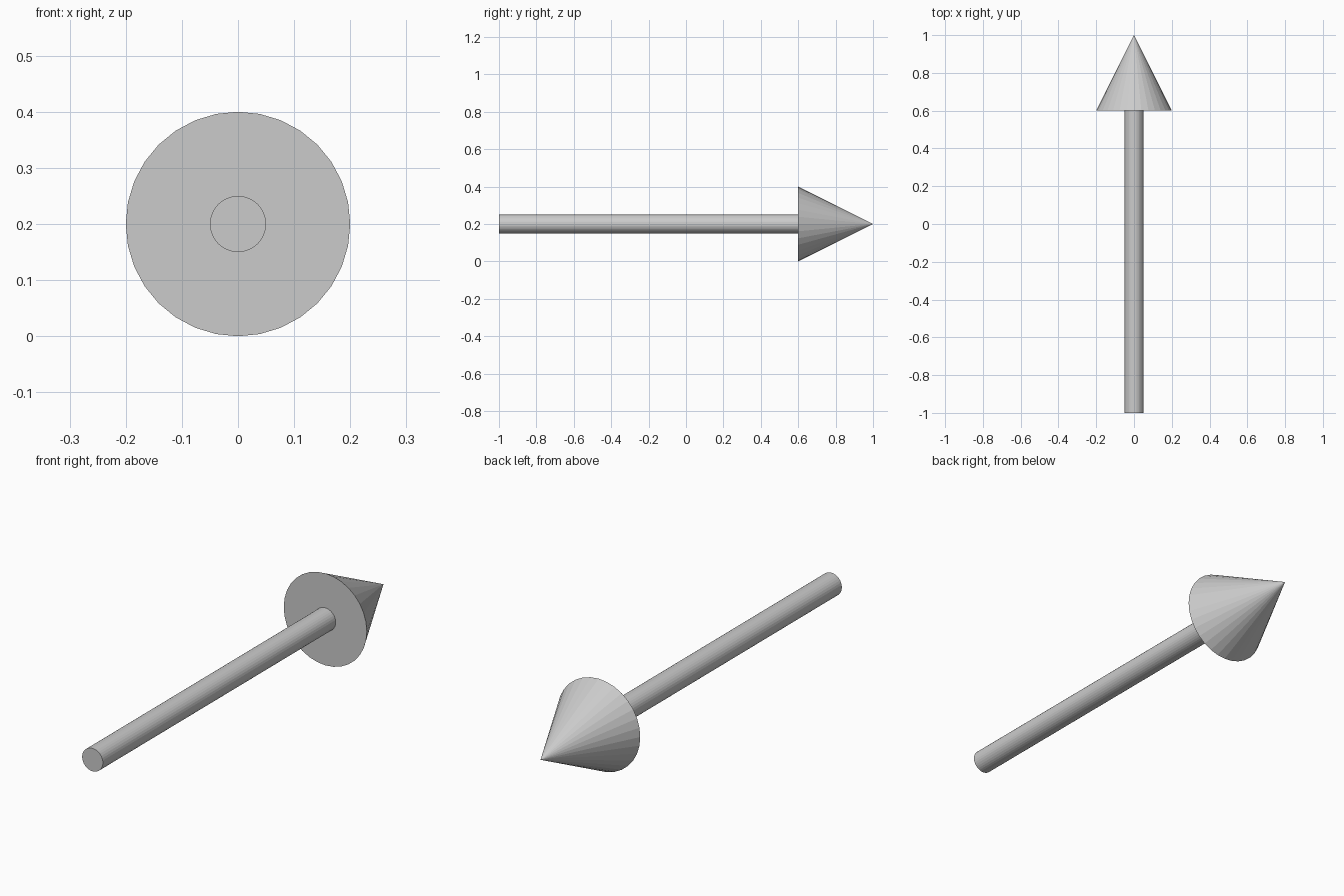
import bpy
import math

if "Cube" in bpy.data.objects:
    bpy.data.objects.remove(bpy.data.objects["Cube"])

AXIS_Z = 0.2   # height of the arrow's centre line
SIDES = 32


def round_part(name, r_start, r_end, y_start, y_end):
    """Faceted round solid running along +y."""
    bpy.ops.mesh.primitive_cone_add(
        vertices=SIDES, radius1=r_start, radius2=r_end, depth=y_end - y_start,
        location=(0, (y_start + y_end) / 2, AXIS_Z),
        rotation=(-math.pi / 2, 0, 0))
    obj = bpy.context.object
    obj.name = name
    bpy.ops.object.transform_apply(location=False, rotation=True, scale=False)
    return obj


# Straight rod
round_part("arrow_shaft", 0.05, 0.05, -1.0, 0.6)

# Pointed tip
round_part("arrow_head", 0.2, 0.0, 0.6, 1.0)
